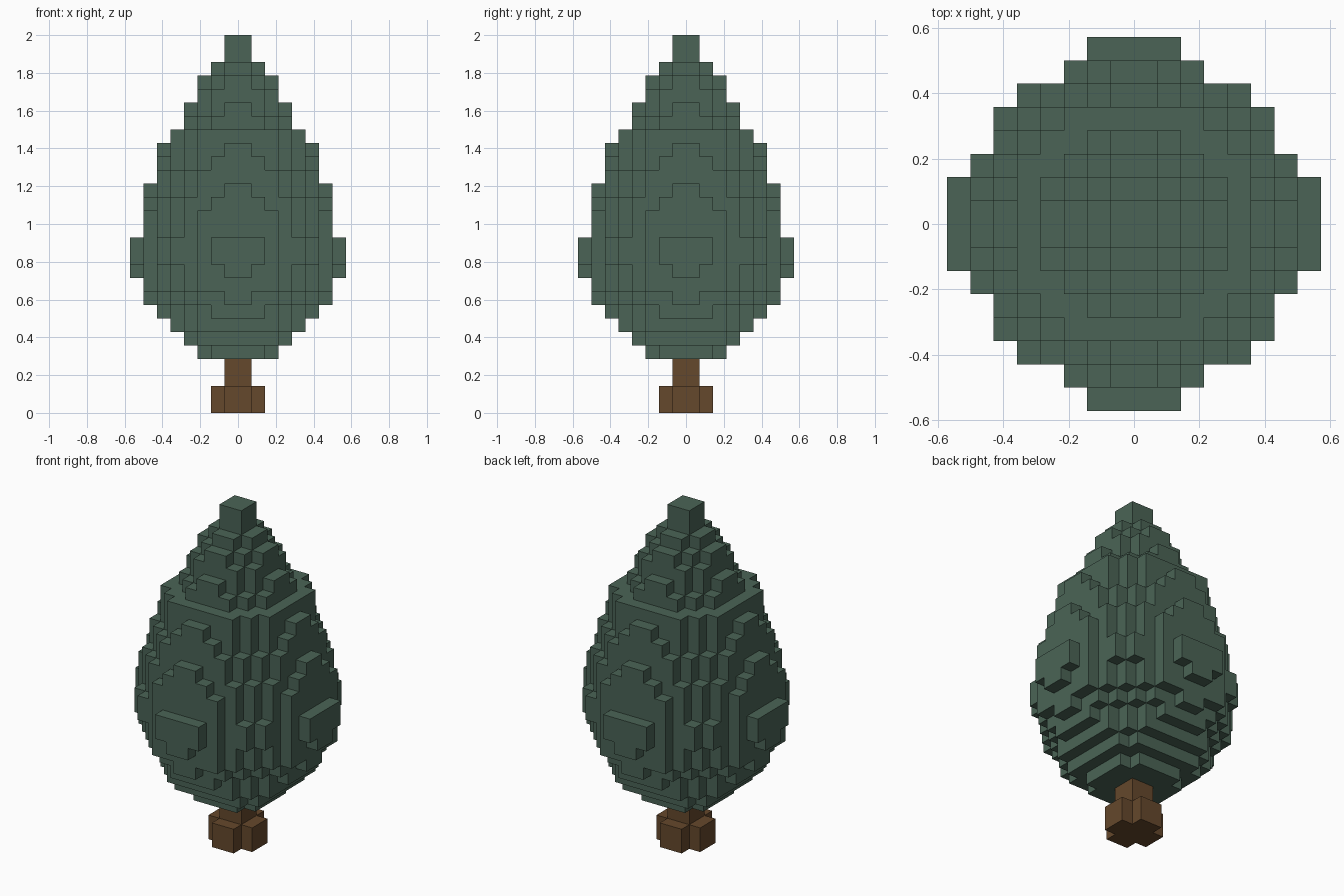
import bpy, bmesh
from mathutils import Vector

if "Cube" in bpy.data.objects:
    bpy.data.objects.remove(bpy.data.objects["Cube"])

V = 1 / 14          # edge length of one block
POWER = 1.65        # roundness of each layer


def material(name, rgb):
    m = bpy.data.materials.new(name)
    m.use_nodes = True
    m.diffuse_color = (*rgb, 1)
    bsdf = m.node_tree.nodes["Principled BSDF"]
    bsdf.inputs["Base Color"].default_value = (*rgb, 1)
    bsdf.inputs["Roughness"].default_value = 0.9
    return m


def layer_cells(z, cap, limit):
    """Blocks of one rounded layer: cap is the half width, limit the roundness bound."""
    cells = set()
    for i in range(-cap, cap):
        for j in range(-cap, cap):
            if abs(i + 0.5) ** POWER + abs(j + 0.5) ** POWER <= limit:
                cells.add((i, j, z))
    return cells


def block_object(name, cells, mat):
    """Skin the blocks with outside faces only, then merge the flat areas."""
    bm = bmesh.new()
    for c in cells:
        centre = Vector(c) + Vector((0.5, 0.5, 0.5))
        for axis in range(3):
            for sign in (-1, 1):
                n = Vector((0, 0, 0))
                n[axis] = sign
                if tuple(int(a + b) for a, b in zip(c, n)) in cells:
                    continue
                u = Vector((0, 0, 0))
                u[(axis + 1) % 3] = 0.5
                w = n.cross(u)
                mid = centre + n * 0.5
                corners = (mid - u - w, mid + u - w, mid + u + w, mid - u + w)
                bm.faces.new([bm.verts.new(p * V) for p in corners])
    bmesh.ops.remove_doubles(bm, verts=bm.verts, dist=V * 0.01)
    bmesh.ops.dissolve_limit(bm, angle_limit=0.01, verts=bm.verts, edges=bm.edges)
    mesh = bpy.data.meshes.new(name)
    bm.to_mesh(mesh)
    bm.free()
    mesh.materials.append(mat)
    obj = bpy.data.objects.new(name, mesh)
    bpy.context.collection.objects.link(obj)
    return obj


green = material("leaf green", (0.069, 0.127, 0.093))
brown = material("bark brown", (0.130, 0.065, 0.025))

# Trunk: a cross-shaped foot below a square stem
trunk = set()
for z, cap in enumerate((2, 2, 1, 1)):
    trunk |= layer_cells(z, cap, 3)
block_object("trunk", trunk, brown)

# Foliage: half width and roundness bound of each layer, bottom to top
LAYERS = [(3, 8), (4, 12.5), (5, 16.7), (6, 19), (7, 23), (7, 27),
          (8, 28.4), (8, 29.8), (8, 29.8), (7, 27), (7, 27), (7, 25),
          (7, 23), (6, 21.7), (6, 19), (6, 17.8), (5, 16.7), (4, 11.5),
          (4, 9), (3, 7.3), (3, 5.6), (2, 3.6), (1, 1.5), (1, 1.5)]
foliage = set()
for k, (cap, limit) in enumerate(LAYERS):
    foliage |= layer_cells(4 + k, cap, limit)
block_object("foliage", foliage, green)
